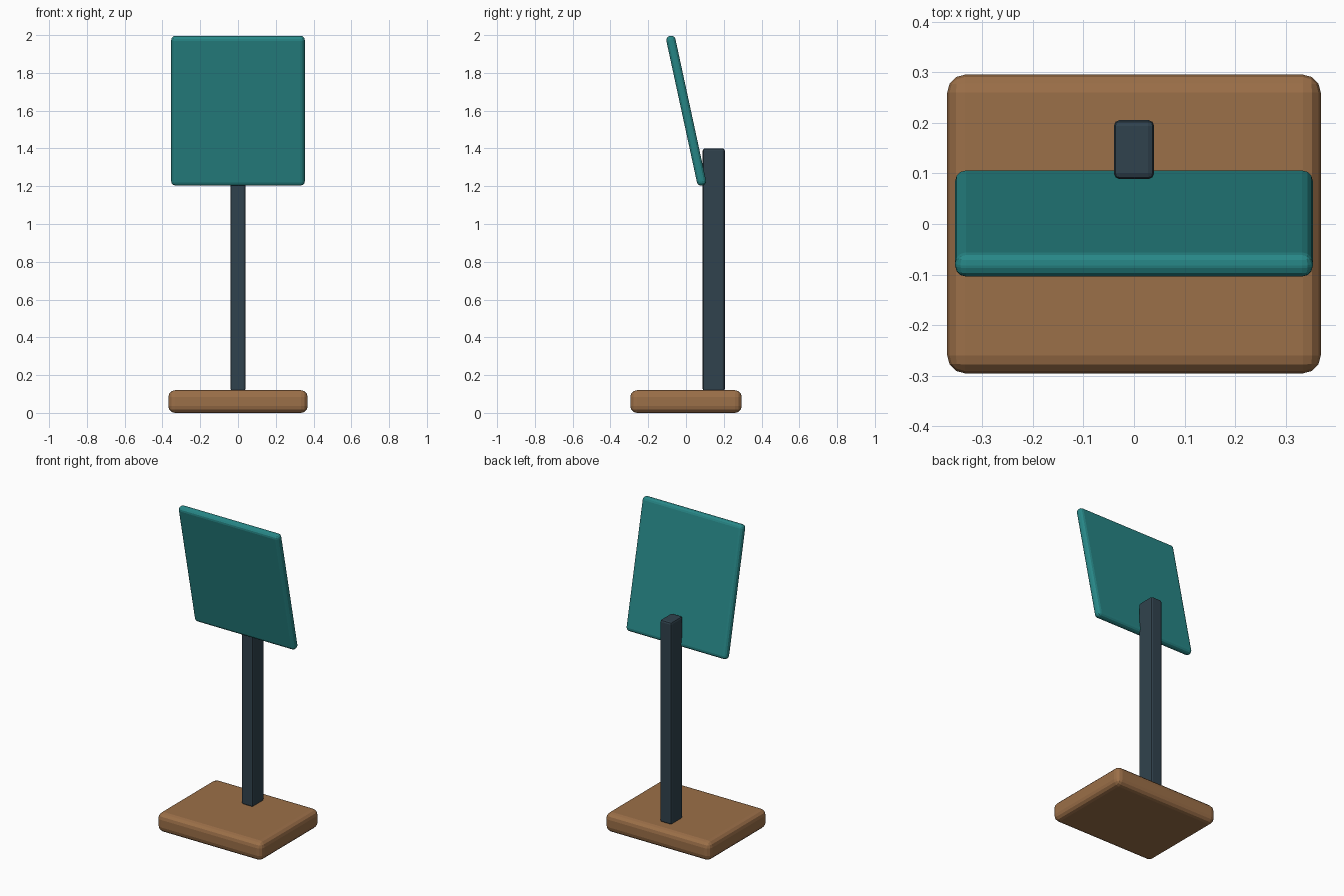
import bpy
from math import radians

if "Cube" in bpy.data.objects:
    bpy.data.objects.remove(bpy.data.objects["Cube"])


def material(name, color):
    m = bpy.data.materials.new(name)
    m.diffuse_color = (*color, 1)
    m.use_nodes = True
    m.node_tree.nodes["Principled BSDF"].inputs["Base Color"].default_value = m.diffuse_color
    return m


def box(name, size, loc, mat, bevel, segments=3, tilt=0):
    """Box with rounded edges, optionally tilted about x."""
    bpy.ops.mesh.primitive_cube_add(size=1)
    ob = bpy.context.object
    ob.name = name
    ob.scale = size
    bpy.ops.object.transform_apply(location=False, rotation=False, scale=True)
    ob.location = loc
    ob.rotation_euler.x = radians(tilt)
    mod = ob.modifiers.new("Bevel", 'BEVEL')
    mod.width = bevel
    mod.segments = segments
    ob.data.materials.append(mat)
    return ob


wood = material("wood", (0.33, 0.16, 0.065))
dark = material("dark_metal", (0.03, 0.055, 0.075))
teal = material("teal", (0.02, 0.24, 0.24))

# Foot slab
box("base", (0.738, 0.59, 0.116), (0, 0, 0.058 + 0.002), wood, 0.035).location.z = 0.06
bpy.data.objects["base"].data.update()
bpy.data.objects["base"].scale.z = 0.12 / 0.116

# Upright behind the panel
box("post", (0.08, 0.117, 1.285), (0, 0.147, 0.7575), dark, 0.012, 2)

# Tilted panel resting against the post
box("panel", (0.707, 0.049, 0.81), (0, 0.001, 1.6), teal, 0.022, 3, tilt=12.2)
